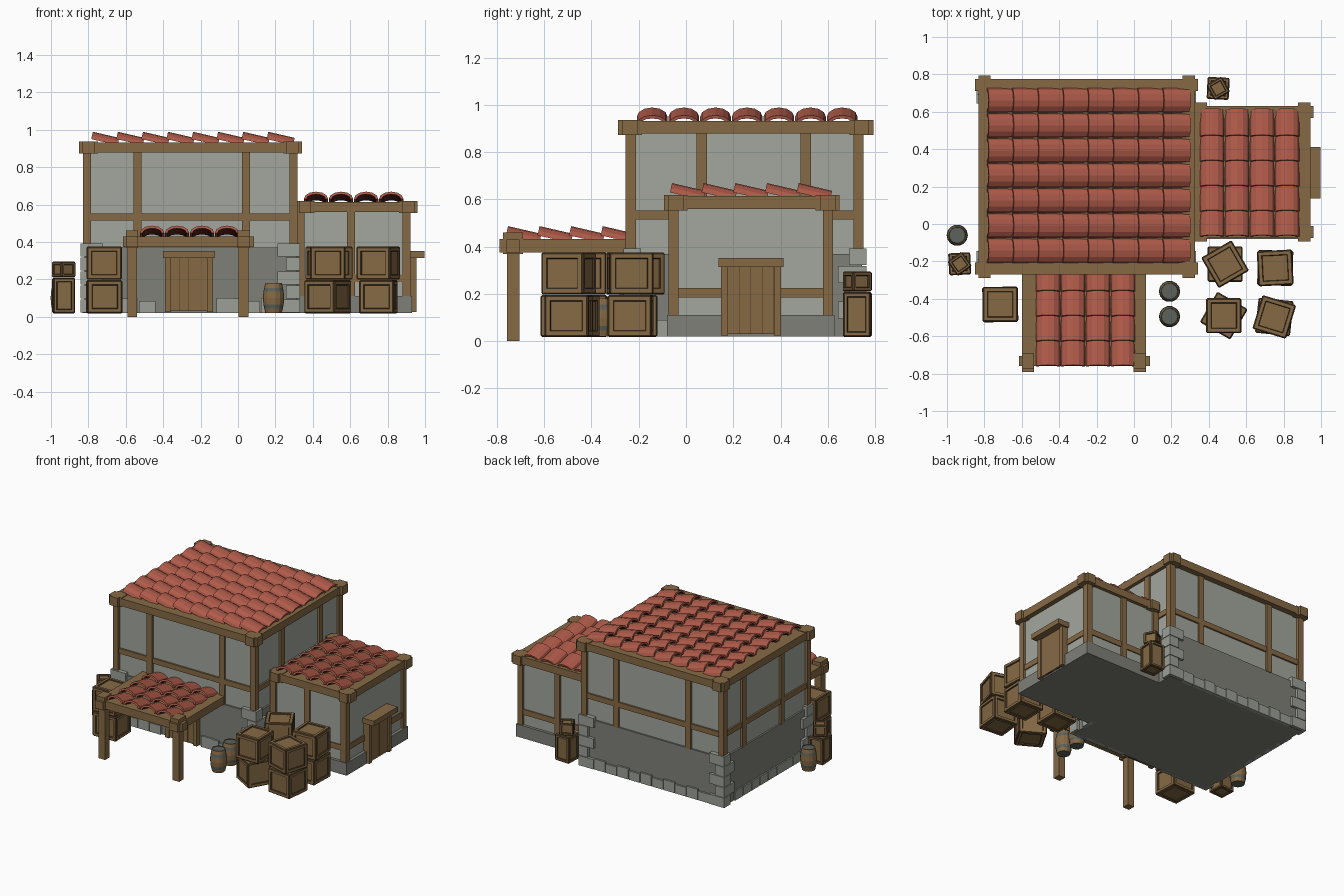
import bpy, bmesh, math
from mathutils import Vector, Matrix

if "Cube" in bpy.data.objects:
    bpy.data.objects.remove(bpy.data.objects["Cube"])


def material(name, rgb):
    m = bpy.data.materials.new(name)
    lin = [((c / 255 + 0.055) / 1.055) ** 2.4 for c in rgb]
    m.diffuse_color = (*lin, 1)
    m.use_nodes = True
    m.node_tree.nodes["Principled BSDF"].inputs["Base Color"].default_value = m.diffuse_color
    return m


WOOD = material("wood", (134, 106, 69))
DARK = material("dark wood", (72, 54, 33))
PLASTER = material("plaster", (163, 167, 157))
STONE = material("base stone", (128, 128, 121))
TRIM = material("light stone", (156, 160, 151))
RED = material("roof tile", (174, 90, 73))
DEEP = material("tile underside", (92, 40, 33))
METAL = material("barrel metal", (92, 98, 91))


def finish(name, bm, *mats):
    bmesh.ops.recalc_face_normals(bm, faces=bm.faces)
    me = bpy.data.meshes.new(name)
    bm.to_mesh(me)
    bm.free()
    for m in mats:
        me.materials.append(m)
    ob = bpy.data.objects.new(name, me)
    bpy.context.collection.objects.link(ob)
    return ob


def boxes(name, mat, specs, loc=(0, 0, 0), rot=0):
    """One object from boxes given as (x0, x1, y0, y1, z0, z1)."""
    bm = bmesh.new()
    for x0, x1, y0, y1, z0, z1 in specs:
        m = Matrix.Translation(((x0 + x1) / 2, (y0 + y1) / 2, (z0 + z1) / 2))
        bmesh.ops.create_cube(bm, size=1, matrix=m @ Matrix.Diagonal((x1 - x0, y1 - y0, z1 - z0, 1)))
    ob = finish(name, bm, mat)
    ob.location, ob.rotation_euler.z = loc, rot
    return ob


def eave_frame(name, x0, x1, y0, y1, z0, z1, w=0.065, o=0.018):
    """Four roof beams with slightly thicker crossing ends."""
    s = [(x0, x1, y, y + w, z0, z1) for y in (y0, y1 - w)]
    s += [(x, x + w, y0, y1, z0, z1) for x in (x0, x1 - w)]
    for x in (x0, x1 - w):
        for y in (y0, y1 - w):
            s.append((x - o, x + w + o, y, y + w, z0 - 0.006, z1 + 0.005))
            s.append((x, x + w, y - o, y + w + o, z0 - 0.006, z1 + 0.005))
    boxes(name, WOOD, s)


def tile_roof(name, origin, along, across, rows, cols, pitch=0.134):
    """Barrel tiles: each falls along its row and tucks under the next one."""
    bm = bmesh.new()
    o, a, c = Vector(origin), Vector(along), Vector(across)
    up, tilt, length, r, t, n = Vector((0, 0, 1)), math.radians(13), 0.145, 0.065, 0.014, 6
    d = a * math.cos(tilt) - up * math.sin(tilt)
    nrm = a * math.sin(tilt) + up * math.cos(tilt)
    for i in range(rows):
        for j in range(cols):
            p = o + a * (i * pitch) + c * ((j + 0.5) * pitch) + up * 0.018
            ring = []
            for e in (0, length):
                for rad in (r, r - t):
                    ring.append([bm.verts.new(p + d * e + c * (rad * math.cos(math.pi * k / n))
                                 + nrm * ((rad - 0.025) * math.sin(math.pi * k / n))) for k in range(n + 1)])
            ao, ai, bo, bi = ring
            for k in range(n):
                bm.faces.new((ao[k], ao[k + 1], bo[k + 1], bo[k]))
                bm.faces.new((ai[k], bi[k], bi[k + 1], ai[k + 1])).material_index = 1
                bm.faces.new((ao[k], ai[k], ai[k + 1], ao[k + 1]))
                bm.faces.new((bo[k], bo[k + 1], bi[k + 1], bi[k]))
            for k in (0, n):
                bm.faces.new((ao[k], bo[k], bi[k], ai[k]))
    finish(name, bm, RED, DEEP)


def crate(name, x, y, z, w, h, deg):
    """Chamfered box with a sunken panel on each side."""
    bm = bmesh.new()
    bmesh.ops.create_cube(bm, size=1, matrix=Matrix.Diagonal((w, w, h, 1)))
    bmesh.ops.bevel(bm, geom=bm.edges[:], offset=0.007, segments=1, affect='EDGES')
    bm.faces.ensure_lookup_table()
    big = sorted(bm.faces, key=lambda f: -f.calc_area())[:6]
    for f in bm.faces:
        f.material_index = 0 if f in big else 1
    bmesh.ops.inset_individual(bm, faces=big, thickness=min(w, h) * 0.14)
    ring = bmesh.ops.inset_individual(bm, faces=big, thickness=0.005, depth=-0.008)
    for f in ring["faces"]:
        f.material_index = 1
    for f in big:
        f.material_index = 0
    ob = finish(name, bm, WOOD, DARK)
    ob.location, ob.rotation_euler.z = (x, y, z + h / 2), math.radians(deg)


def barrel(name, x, y):
    prof = [(0.02, 0.044), (0.045, 0.05), (0.065, 0.054), (0.1, 0.057), (0.135, 0.054), (0.155, 0.05), (0.18, 0.044)]
    hoops, n = (1, 4), 14
    bm = bmesh.new()
    rings = [[bm.verts.new((r * math.cos(math.tau * k / n), r * math.sin(math.tau * k / n), z))
              for k in range(n)] for z, r in prof]
    for i in range(len(prof) - 1):
        for k in range(n):
            f = bm.faces.new((rings[i][k], rings[i][k - 1], rings[i + 1][k - 1], rings[i + 1][k]))
            f.material_index = 1 if i in hoops else 0
    for rg in (rings[0], rings[-1]):
        f = bm.faces.new(rg)
        f.material_index = 1
    bmesh.ops.inset_individual(bm, faces=[f], thickness=0.007)
    bmesh.ops.inset_individual(bm, faces=[f], thickness=0.001, depth=-0.006)
    finish(name, bm, WOOD, METAL).location = (x, y, 0)


def door(name, loc, rot):
    """Door facing -y from its wall point, with jambs, planks and a lintel."""
    boxes(name + "_backing", DARK, [(-0.1, 0.1, -0.022, 0.02, 0.03, 0.315)], loc, rot)
    planks = [(-0.098 + k * 0.049, -0.051 + k * 0.049, -0.026, 0, 0.03, 0.315) for k in range(4)]
    boxes(name + "_planks", WOOD, planks, loc, rot)
    boxes(name + "_jambs", WOOD, [(s - 0.015, s + 0.015, -0.035, 0.02, 0.025, 0.315) for s in (-0.112, 0.112)], loc, rot)
    boxes(name + "_lintel", WOOD, [(-0.138, 0.138, -0.078, 0.02, 0.315, 0.352)], loc, rot)


# Main house walls and timber
boxes("main_plaster", PLASTER, [(-0.81, 0.30, -0.235, 0.732, 0.3, 0.91)])
boxes("main_stone_base", STONE, [(-0.822, 0.312, -0.247, 0.744, 0.02, 0.37)])
timber = [(-0.822, 0.312, -0.247, 0.744, 0.515, 0.553)]
timber += [(x, x + 0.043, y, y + 0.043, 0.36, 0.89) for x in (-0.83, 0.275) for y in (-0.255, 0.709)]
timber += [(x, x + 0.043, y, y + 0.02, 0.365, 0.89) for x in (-0.56, 0.022) for y in (-0.25, 0.727)]
timber += [(x, x + 0.02, y, y + 0.043, 0.365, 0.89) for x in (-0.825, 0.295) for y in (0.045, 0.485)]
boxes("main_timber", WOOD, timber)
eave_frame("main_eave_beams", -0.832, 0.325, -0.27, 0.775, 0.878, 0.932)
boxes("main_roof_deck", WOOD, [(-0.81, 0.31, -0.25, 0.75, 0.9, 0.928)])
tile_roof("main_roof_tiles", (-0.785, -0.21, 0.932), (1, 0, 0), (0, 1, 0), 8, 7)

# Corner stones, alternating long and short, and the bottom course
quoins = []
for i in range(5):
    z = 0.022 + i * 0.075
    lx, ly = (0.12, 0.075) if i % 2 == 0 else (0.075, 0.12)
    for x in (-0.842, 0.332 - lx):
        for y in (-0.265, 0.764 - ly):
            quoins.append((x, x + lx, y, y + ly, z, z + 0.071))
boxes("corner_stones", TRIM, quoins)
course = []
for i in range(10):
    x, h = -0.715 + i * 0.093, 0.085 + 0.012 * (i % 2)
    course.append((x, x + 0.088, 0.73, 0.757, 0.02, h))
    if not 2 < i < 7:
        course.append((x, x + 0.088, -0.26, -0.23, 0.02, h))
course.append((-0.115, -0.025, -0.26, -0.23, 0.02, 0.1))
for i in range(8):
    y = -0.14 + i * 0.096
    course.append((-0.832, -0.8, y, y + 0.091, 0.02, 0.085))
course.append((0.3, 0.325, -0.14, -0.05, 0.02, 0.09))
boxes("bottom_course_stones", TRIM, course)

# Side wing
boxes("wing_plaster", PLASTER, [(0.29, 0.908, -0.06, 0.608, 0.05, 0.6)])
boxes("wing_stone_base", STONE, [(0.29, 0.93, -0.08, 0.628, 0.02, 0.11)])
timber = [(0.3, 0.916, -0.068, 0.616, 0.185, 0.225)]
timber += [(x, x + 0.043, y, y + 0.043, 0.1, 0.57) for x in (0.312, 0.88) for y in (-0.075, 0.579)]
timber += [(0.583, 0.626, y, y + 0.02, 0.1, 0.57) for y in (-0.073, 0.601)]
boxes("wing_timber", WOOD, timber)
eave_frame("wing_eave_beams", 0.325, 0.943, -0.076, 0.632, 0.56, 0.614)
boxes("wing_roof_deck", WOOD, [(0.33, 0.93, -0.06, 0.62, 0.58, 0.61)])
tile_roof("wing_roof_tiles", (0.35, -0.068, 0.612), (0, 1, 0), (1, 0, 0), 5, 4)

# Doors
door("front_door", (-0.262, -0.247, 0), 0)
door("side_door", (0.92, 0.275, 0), math.pi / 2)

# Porch
boxes("porch_posts", WOOD, [(x, x + 0.052, -0.757, -0.705, 0, 0.4) for x in (-0.592, 0.004)])
boxes("porch_post_caps", WOOD, [(x, x + 0.066, -0.775, -0.69, 0.368, 0.46) for x in (-0.6, -0.002)])
boxes("porch_beams", WOOD, [(-0.615, 0.085, -0.76, -0.705, 0.373, 0.43)]
      + [(x, x + 0.066, -0.79, -0.24, 0.375, 0.432) for x in (-0.6, -0.002)])
boxes("porch_roof_deck", WOOD, [(-0.56, 0.03, -0.75, -0.24, 0.405, 0.428)])
tile_roof("porch_roof_tiles", (-0.526, -0.762, 0.43), (0, 1, 0), (1, 0, 0), 4, 4, 0.1335)

# Crate stacks: x, y, lower turn, upper turn
stacks = [(-0.715, -0.43, 2, 0), (0.487, -0.215, 0, 30), (0.755, -0.235, -2, 3),
          (0.48, -0.49, -30, 0), (0.75, -0.497, -6, -17)]
for i, (x, y, lo, hi) in enumerate(stacks):
    crate(f"lower_crate_{i}", x, y, 0.018, 0.188, 0.178, lo)
    crate(f"upper_crate_{i}", x, y, 0.198, 0.188, 0.178, hi)
for i, (x, y, turn) in enumerate([(-0.932, -0.213, 3), (0.45, 0.725, -3)]):
    crate(f"tall_crate_{i}", x, y, 0.018, 0.118, 0.19, turn)
    crate(f"small_crate_{i}", x, y, 0.21, 0.095, 0.085, turn + 32)

# Barrels
for i, (x, y) in enumerate([(-0.945, -0.06), (0.19, -0.36), (0.19, -0.495)]):
    barrel(f"barrel_{i}", x, y)
